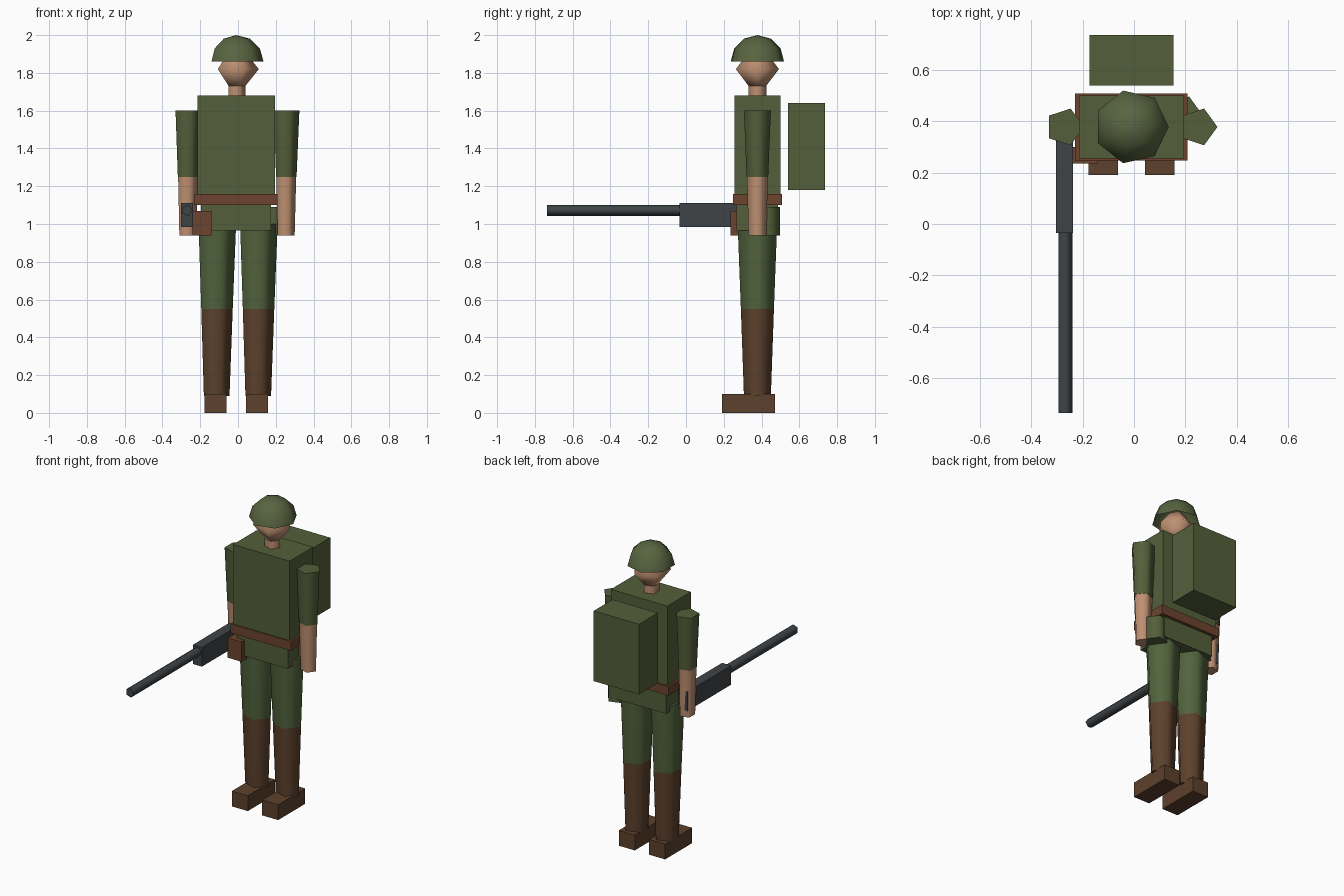
import bpy, math
from mathutils import Matrix

if "Cube" in bpy.data.objects:
    bpy.data.objects.remove(bpy.data.objects["Cube"])

CX, CY = -0.01, 0.378  # body axis


def material(name, r, g, b):
    lin = [((c / 255 + 0.055) / 1.055) ** 2.4 for c in (r, g, b)] + [1]
    m = bpy.data.materials.new(name)
    m.use_nodes = True
    m.diffuse_color = lin
    m.node_tree.nodes["Principled BSDF"].inputs["Base Color"].default_value = lin
    return m


olive = material("olive cloth", 84, 95, 58)
trouser = material("trouser green", 82, 99, 61)
helmet_green = material("helmet green", 88, 100, 64)
skin = material("skin", 190, 144, 113)
leather = material("boot brown", 93, 65, 44)
belt_brown = material("belt brown", 108, 68, 46)
metal = material("gun metal", 62, 68, 71)


def finish(name, mat, smooth=False):
    ob = bpy.context.object
    ob.name = name
    ob.data.materials.append(mat)
    if smooth:
        bpy.ops.object.shade_smooth_by_angle(angle=math.radians(80))
    return ob


def box(name, mat, x, y, z):
    """Box from (min, max) ranges."""
    r = (x, y, z)
    bpy.ops.mesh.primitive_cube_add(size=1, location=[(a + b) / 2 for a, b in r])
    ob = finish(name, mat)
    ob.data.transform(Matrix.Diagonal([b - a for a, b in r] + [1]))
    return ob


def tube(name, mat, x, y, z0, z1, r0, r1, sides=5):
    """Tapered upright prism with a corner towards +x."""
    bpy.ops.mesh.primitive_cone_add(vertices=sides, radius1=r0, radius2=r1,
                                    depth=z1 - z0, location=(x, y, (z0 + z1) / 2))
    ob = bpy.context.object
    # the primitive starts with a corner on +y
    ob.data.transform(Matrix.Rotation(-math.pi / 2, 4, "Z"))
    return finish(name, mat, True)


def lathe(name, mat, z, rings, sides):
    """Revolve (radius, height) rings; zero radius makes a pole."""
    verts, faces, rows = [], [], []
    for r, h in rings:
        n = sides if r else 1
        rows.append([len(verts) + i % n for i in range(sides)])
        verts += [(r * math.cos(math.tau * i / sides),
                   r * math.sin(math.tau * i / sides), h) for i in range(n)]
    for a, b in zip(rows, rows[1:]):
        for i in range(sides):
            j = (i + 1) % sides
            faces.append(list(dict.fromkeys((a[i], a[j], b[j], b[i]))))
    me = bpy.data.meshes.new(name)
    me.from_pydata(verts, [], faces)
    ob = bpy.data.objects.new(name, me)
    ob.location = (CX, CY, z)
    bpy.context.collection.objects.link(ob)
    bpy.ops.object.select_all(action="DESELECT")
    ob.select_set(True)
    bpy.context.view_layer.objects.active = ob
    return finish(name, mat, True)


def centred(c, half):
    return (c - half, c + half)


# Trunk, belt and backpack
box("torso", olive, centred(CX, 0.205), centred(CY, 0.122), (1.13, 1.68))
box("hips", olive, centred(CX, 0.185), centred(CY, 0.11), (0.965, 1.13))
box("belt", belt_brown, centred(CX, 0.219), centred(CY, 0.13), (1.10, 1.16))
box("backpack", olive, centred(CX, 0.164), (0.54, 0.735), (1.18, 1.64))

# Limbs
for side, s in (("left", 1), ("right", -1)):
    arm_x, leg_x = CX + 0.26 * s, CX + 0.11 * s
    tube(side + "_sleeve", olive, arm_x, CY, 1.25, 1.60, 0.06, 0.075)
    tube(side + "_forearm", skin, arm_x, CY, 0.94, 1.25, 0.05, 0.058)
    tube(side + "_trouser_leg", trouser, leg_x, CY, 0.55, 1.0, 0.092, 0.11)
    tube(side + "_boot_shaft", leather, leg_x, CY, 0.09, 0.55, 0.075, 0.092)
    box(side + "_foot", leather, centred(leg_x, 0.058), (0.19, 0.47), (0, 0.1))

# Head and open dome helmet
tube("neck", skin, CX, CY, 1.66, 1.73, 0.05, 0.05)
lathe("head", skin, 1.82, [(0, -0.15), (0.12, 0), (0, 0.15)], 5)
dome = [(0.145 * math.cos(math.radians(a)), 0.14 * math.sin(math.radians(a)))
        for a in (0, 30, 60)]
lathe("helmet", helmet_green, 1.86, dome + [(0, 0.14)], 7)

# Hip pouch and canteen
box("pouch", belt_brown, (-0.24, -0.14), (0.235, 0.30), (0.94, 1.07))
tube("canteen", olive, 0.193, 0.43, 0.94, 1.09, 0.07, 0.07)

# Rifle held in the right hand
box("rifle_body", metal, centred(-0.27, 0.033), (-0.035, 0.418), (0.985, 1.11))
barrel = tube("rifle_barrel", metal, -0.27, CY, 0, 0.7, 0.03, 0.03)
barrel.rotation_euler.x = math.pi / 2
barrel.location = (-0.27, -0.385, 1.072)
